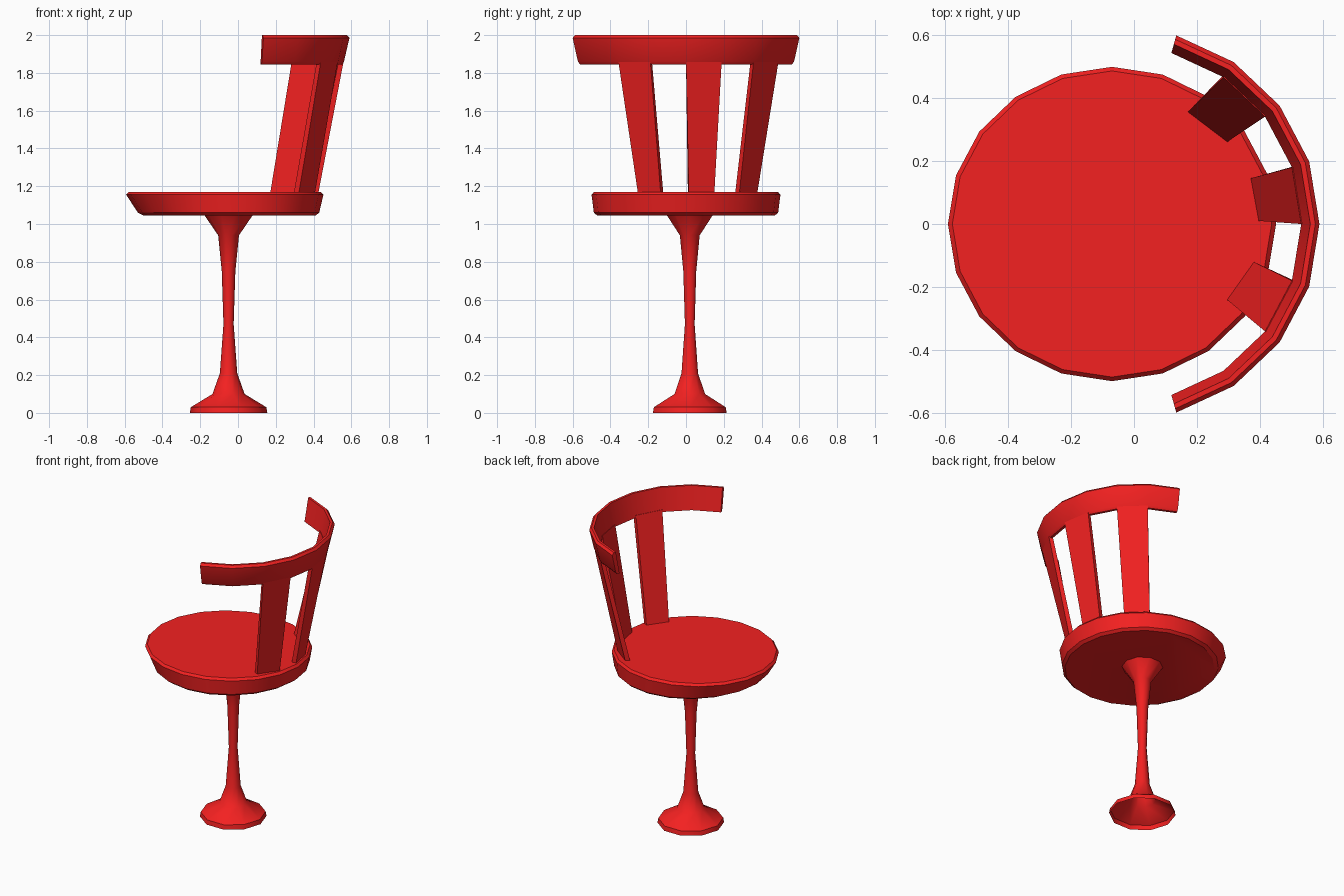
import bpy, bmesh
from math import sin, cos, tau, radians

if "Cube" in bpy.data.objects:
    bpy.data.objects.remove(bpy.data.objects["Cube"])

red = bpy.data.materials.new("red")
red.diffuse_color = (0.9, 0.015, 0.015, 1)
red.use_nodes = True
red.node_tree.nodes["Principled BSDF"].inputs["Base Color"].default_value = red.diffuse_color


def make(name, rings, closed_path, caps, closed_ring=True, smooth=None):
    """Skin a list of equal-length point rings; closed_path joins last ring to first."""
    bm = bmesh.new()
    vs = [[bm.verts.new(p) for p in ring] for ring in rings]
    n = len(vs[0])
    for a, b in zip(vs, vs[1:] + vs[:1] if closed_path else vs[1:]):
        for i in range(n if closed_ring else n - 1):
            j = (i + 1) % n
            bm.faces.new((a[i], a[j], b[j], b[i]))
    if caps:
        bm.faces.new(vs[0][::-1])
        bm.faces.new(vs[-1])
    bmesh.ops.recalc_face_normals(bm, faces=bm.faces)
    me = bpy.data.meshes.new(name)
    bm.to_mesh(me)
    bm.free()
    me.materials.append(red)
    ob = bpy.data.objects.new(name, me)
    bpy.context.collection.objects.link(ob)
    if smooth:
        bpy.ops.object.select_all(action='DESELECT')
        ob.select_set(True)
        bpy.context.view_layer.objects.active = ob
        bpy.ops.object.shade_smooth_by_angle(angle=radians(smooth))
    return ob


def ellipse(cx, cy, rx, ry, z, n):
    return [(cx + rx * cos(tau * i / n), cy + ry * sin(tau * i / n), z) for i in range(n)]


# Seat: 20-sided slab whose front edge is undercut
seat = [(-0.045, 0.455, 0.470, 1.045), (-0.05, 0.48, 0.488, 1.06),
        (-0.07, 0.522, 0.50, 1.155), (-0.07, 0.508, 0.487, 1.17)]
make("seat", [ellipse(cx, 0, rx, ry, z, 20) for cx, rx, ry, z in seat], False, True, smooth=30)

# Pedestal: 10-sided flared column, hollow underneath
pedestal = [(0.205, 0), (0.20, 0.03), (0.085, 0.10), (0.046, 0.21), (0.027, 0.47),
            (0.036, 0.75), (0.055, 0.94), (0.13, 1.05)]
make("pedestal", [ellipse(-0.05, 0.02, r, r, z, 10) for r, z in pedestal], False, False, smooth=40)

# Back rail: slanted section swept round eight facets
CX, STEP = -0.033, radians(18.6)


def polar(r, k, z):
    return (CX + r * cos(k * STEP), r * sin(k * STEP), z)


section = [(0.565, 1.845), (0.582, 1.845), (0.594, 1.86), (0.623, 1.985), (0.610, 2.0), (0.594, 2.0)]
make("back_rail", [[polar(r, k, z) for r, z in section] for k in range(-4, 5)], False, True, smooth=30)

# Back slats: each hangs from one rail facet and narrows to the seat
slats = [(-2, (0.295, -0.24), (0.38, -0.12)),
         (0, (0.395, 0.01), (0.37, 0.145)),
         (2, (0.295, 0.26), (0.17, 0.355))]
for n, (k, a, b) in enumerate(slats, 1):
    top = [polar(0.565, k, 1.86), polar(0.565, k + 1, 1.86),
           polar(0.592, k + 1, 1.86), polar(0.592, k, 1.86)]
    dx, dy = 0.030 * cos((k + 0.5) * STEP), 0.030 * sin((k + 0.5) * STEP)
    low = [(*a, 1.16), (*b, 1.16), (b[0] + dx, b[1] + dy, 1.16), (a[0] + dx, a[1] + dy, 1.16)]
    make(f"back_slat_{n}", [low, top], False, True)
